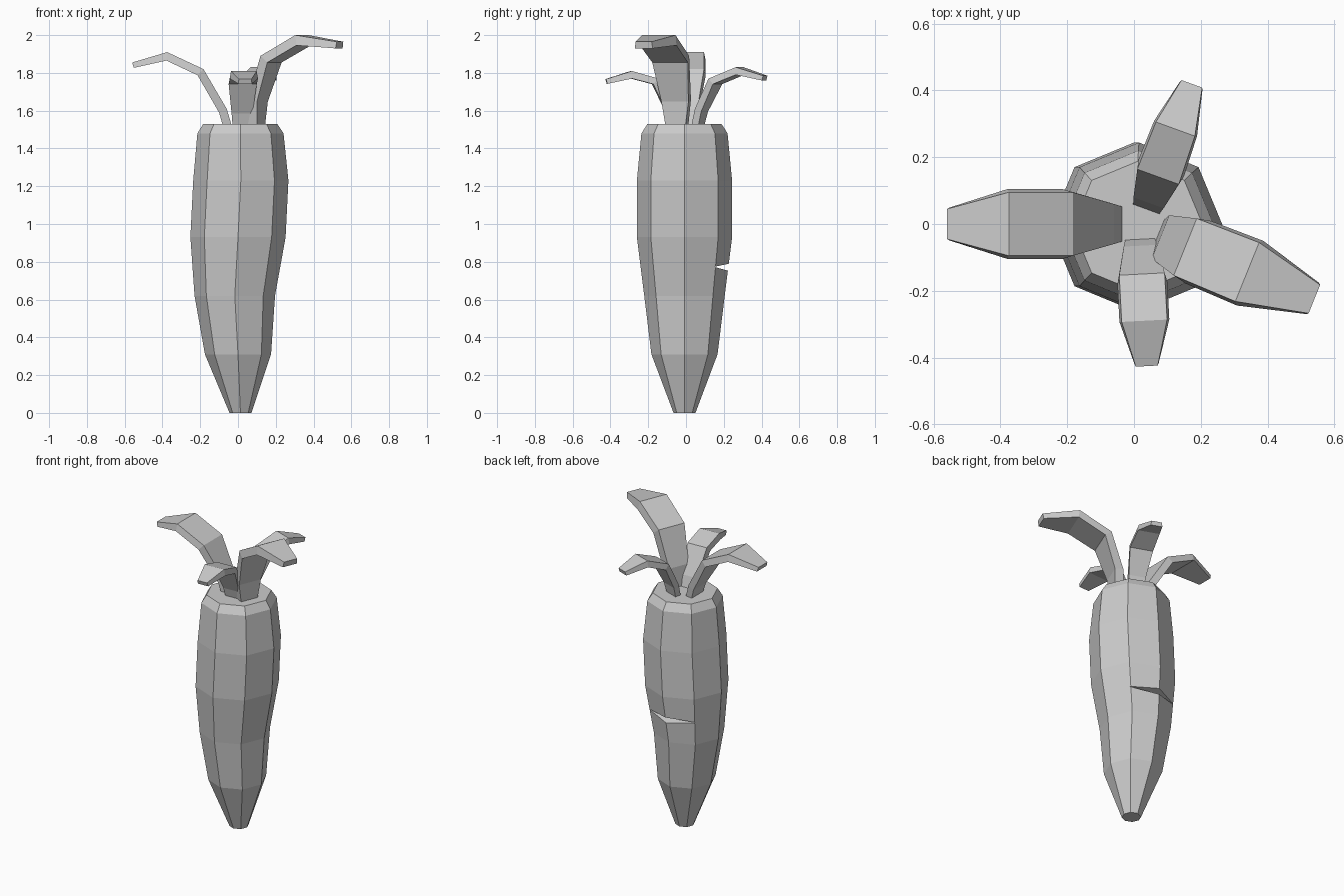
import bpy, bmesh, math
from mathutils import Vector, Matrix

cube = bpy.data.objects.get("Cube")
if cube:
    bpy.data.objects.remove(cube, do_unlink=True)

# Single plain grey
grey = bpy.data.materials.new("plain_grey")
grey.use_nodes = True
COLOR = (0.6, 0.6, 0.6, 1)
grey.diffuse_color = COLOR
grey.node_tree.nodes["Principled BSDF"].inputs["Base Color"].default_value = COLOR


def loft(name, rings):
    """Skin a list of equal-sized rings of points and cap both ends."""
    bm = bmesh.new()
    loops = [[bm.verts.new(p) for p in ring] for ring in rings]
    n = len(loops[0])
    for a, b in zip(loops, loops[1:]):
        for i in range(n):
            j = (i + 1) % n
            bm.faces.new((a[i], a[j], b[j], b[i]))
    bm.faces.new(loops[0][::-1])
    bm.faces.new(loops[-1])
    bmesh.ops.recalc_face_normals(bm, faces=bm.faces)
    mesh = bpy.data.meshes.new(name)
    bm.to_mesh(mesh)
    bm.free()
    mesh.materials.append(grey)
    obj = bpy.data.objects.new(name, mesh)
    bpy.context.collection.objects.link(obj)
    return obj


# Root: wobbly eight-sided column, each ring is (z, radius, centre x)
SIDES = 8
profile = [(0, 0.058, 0.013), (0.31, 0.175, 0), (0.62, 0.213, -0.017),
           (0.93, 0.252, 0), (1.23, 0.252, 0.015), (1.48, 0.228, 0.013),
           (1.53, 0.196, 0.012)]
rings = []
for z, r, cx in profile:
    angles = [math.tau * i / SIDES for i in range(SIDES)]
    rings.append([(cx + r * math.cos(a), r * math.sin(a) - 0.008, z) for a in angles])
root = loft("root", rings)

# Wedge-shaped nick across the back of the root
wedge = [(0.15, 0.773), (0.25, 0.745), (0.25, 0.795)]
cutter = loft("nick_cutter", [[(x, y, z) for y, z in wedge] for x in (-0.4, 0.4)])
cutter.hide_render = True
cutter.hide_viewport = True
nick = root.modifiers.new("nick", "BOOLEAN")
nick.operation = "DIFFERENCE"
nick.solver = "EXACT"
nick.object = cutter


def leaf(name, base, azimuth, stations, thick=0.045):
    """Arched leaf: stations are (distance, height, half width) along its top."""
    spin = Matrix.Rotation(math.radians(azimuth), 3, "Z")
    origin = Vector((base[0], base[1], 0))
    pts = [Vector((d, 0, z)) for d, z, w in stations]
    rings = []
    for i, (d, z, w) in enumerate(stations):
        along = (pts[min(i + 1, len(pts) - 1)] - pts[max(i - 1, 0)]).normalized()
        t = thick * (0.65 if i == len(pts) - 1 else 1)
        down = Vector((along.z, 0, -along.x)) * t
        low = w * 1.1
        ring = [pts[i] + Vector((0, w, 0)), pts[i] - Vector((0, w, 0)),
                pts[i] + down - Vector((0, low, 0)), pts[i] + down + Vector((0, low, 0))]
        rings.append([origin + spin @ p for p in ring])
    return loft(name, rings)


leaf("right_leaf", (-0.03, 0), 180,
     [(0, 1.51, 0.05), (0.03, 1.61, 0.06), (0.153, 1.82, 0.095),
      (0.345, 1.91, 0.095), (0.53, 1.855, 0.045)])
leaf("left_leaf", (0.07, -0.035), -22,
     [(0, 1.51, 0.05), (0.01, 1.66, 0.07), (0.09, 1.89, 0.092),
      (0.29, 2.0, 0.095), (0.507, 1.965, 0.046)], 0.055)
leaf("front_leaf", (0.018, -0.04), -87,
     [(0, 1.51, 0.043), (0.025, 1.6, 0.05), (0.11, 1.77, 0.068),
      (0.25, 1.81, 0.068), (0.386, 1.767, 0.033)], 0.04)
leaf("back_leaf", (0.035, 0.04), 70,
     [(0, 1.51, 0.04), (0.025, 1.61, 0.048), (0.108, 1.77, 0.066),
      (0.26, 1.83, 0.062), (0.404, 1.785, 0.033)], 0.04)
